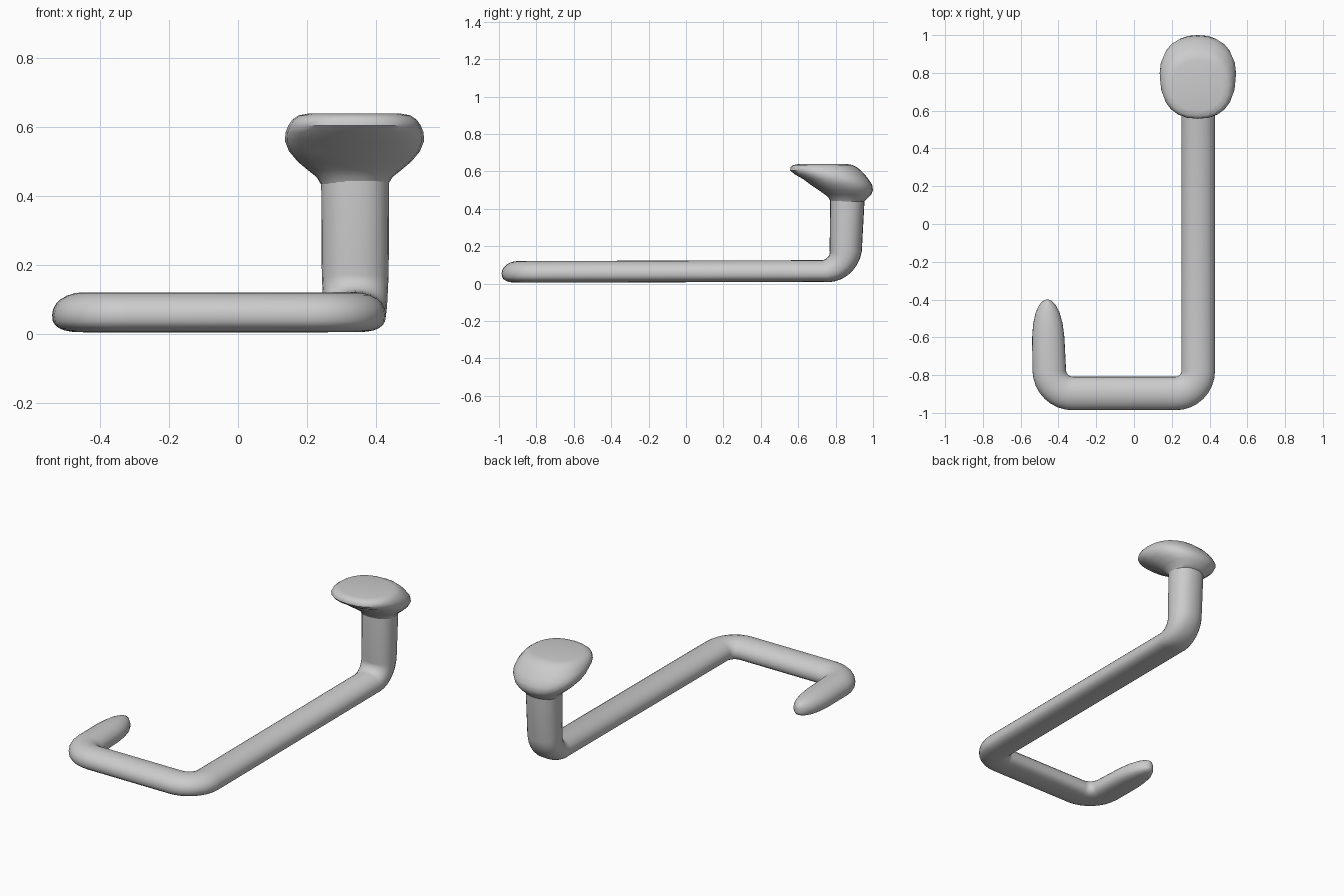
import bpy, bmesh, math
from mathutils import Vector

if "Cube" in bpy.data.objects:
    bpy.data.objects.remove(bpy.data.objects["Cube"])

grey = bpy.data.materials.new("plain grey")
grey.use_nodes = True
GREY = (0.6, 0.6, 0.6, 1)
grey.diffuse_color = GREY
grey.node_tree.nodes["Principled BSDF"].inputs["Base Color"].default_value = GREY

SIDES = 24
UP = Vector((0, 0, 1))


def power(v, exponent):
    return math.copysign(abs(v) ** exponent, v)


def angles():
    return [2 * math.pi * i / SIDES for i in range(SIDES)]


def loft(name, rings):
    """Skin a list of closed rings and cap both ends."""
    bm = bmesh.new()
    loops = [[bm.verts.new(p) for p in ring] for ring in rings]
    for a, b in zip(loops, loops[1:]):
        for i in range(SIDES):
            j = (i + 1) % SIDES
            bm.faces.new((a[i], a[j], b[j], b[i]))
    bm.faces.new(loops[0][::-1])
    bm.faces.new(loops[-1])
    bmesh.ops.recalc_face_normals(bm, faces=bm.faces)
    mesh = bpy.data.meshes.new(name)
    bm.to_mesh(mesh)
    bm.free()
    mesh.materials.append(grey)
    obj = bpy.data.objects.new(name, mesh)
    bpy.context.collection.objects.link(obj)
    bpy.ops.object.select_all(action="DESELECT")
    obj.select_set(True)
    bpy.context.view_layer.objects.active = obj
    bpy.ops.object.shade_smooth_by_angle(angle=math.radians(50))
    return obj


def fillet(before, corner, after, radius, steps=8):
    """Points and tangents of an arc that rounds a path corner."""
    a = (before - corner).normalized()
    b = (after - corner).normalized()
    reach = radius / math.tan(a.angle(b) / 2)
    p, q = corner + a * reach, corner + b * reach
    centre = corner + (a + b).normalized() * radius / math.sin(a.angle(b) / 2)
    out = []
    for i in range(steps + 1):
        spoke = (p - centre).normalized().slerp((q - centre).normalized(), i / steps)
        tangent = spoke.cross(a.cross(b)).normalized()
        if tangent.dot(b - a) < 0:
            tangent.negate()
        out.append((centre + spoke * radius, tangent))
    return out


def rod_ring(centre, tangent, half_width, low, high, upright=0.0):
    """Domed section with a flat underside, turning oval as the rod rises."""
    side = tangent.cross(UP) if upright == 0 else Vector((1, 0, 0))
    side.normalize()
    normal = side.cross(tangent)
    ring = []
    for t in angles():
        s = math.sin(t)
        flat = 0.75 if s < 0 else 1.0
        flat += (0.9 - flat) * upright
        w = half_width * power(math.cos(t), flat)
        h = (high if s > 0 else low) * power(s, flat)
        ring.append(centre + side * w + normal * h)
    return ring


# Rod path: hook tip, front bar, long bar, post
Z = 0.055
tip, hook, corner, heel, top = [Vector(p) for p in (
    (-0.46, -0.40, Z), (-0.445, -0.897, Z), (0.34, -0.897, Z),
    (0.34, 0.845, Z + 0.005), (0.34, 0.863, 0.49))]
LOW, HIGH, HALF = 0.05, 0.066, 0.089

rings = []
down = (hook - tip).normalized()
for reach, scale in ((0, 0.08), (0.008, 0.28), (0.03, 0.5), (0.07, 0.72), (0.13, 0.88), (0.2, 0.96)):
    rings.append(rod_ring(tip + down * reach, down, HALF * scale,
                          LOW * scale ** 0.5, HIGH * scale ** 0.5))
for p, t in fillet(tip, hook, corner, 0.125) + fillet(hook, corner, heel, 0.12):
    rings.append(rod_ring(p, t, HALF, LOW, HIGH))
bend = fillet(corner, heel, top, 0.12)
for i, (p, t) in enumerate(bend):
    u = i / (len(bend) - 1)
    rings.append(rod_ring(p, t, HALF + 0.008 * u, LOW + 0.04 * u, HIGH + 0.016 * u, u))
rise = (top - heel).normalized()
rings.append(rod_ring(top, rise, 0.099, 0.094, 0.092, 1.0))
loft("bent_rod", rings)

# Head: stacked outlines as (height, front y, back y, half width)
layers = ((0.435, 0.775, 0.95, 0.098), (0.455, 0.765, 0.97, 0.11),
          (0.475, 0.745, 0.99, 0.135), (0.50, 0.71, 1.0, 0.165),
          (0.53, 0.665, 0.995, 0.19), (0.56, 0.625, 0.975, 0.202),
          (0.585, 0.58, 0.955, 0.2), (0.605, 0.557, 0.935, 0.192),
          (0.622, 0.558, 0.915, 0.18), (0.634, 0.572, 0.892, 0.162),
          (0.639, 0.6, 0.865, 0.135))
rings = []
for z, front, back, half in layers:
    mid, depth = (front + back) / 2, (back - front) / 2
    rings.append([Vector((0.338 + half * power(math.cos(t), 0.88),
                          mid + depth * power(math.sin(t), 0.88), z)) for t in angles()])
loft("flared_head", rings)
